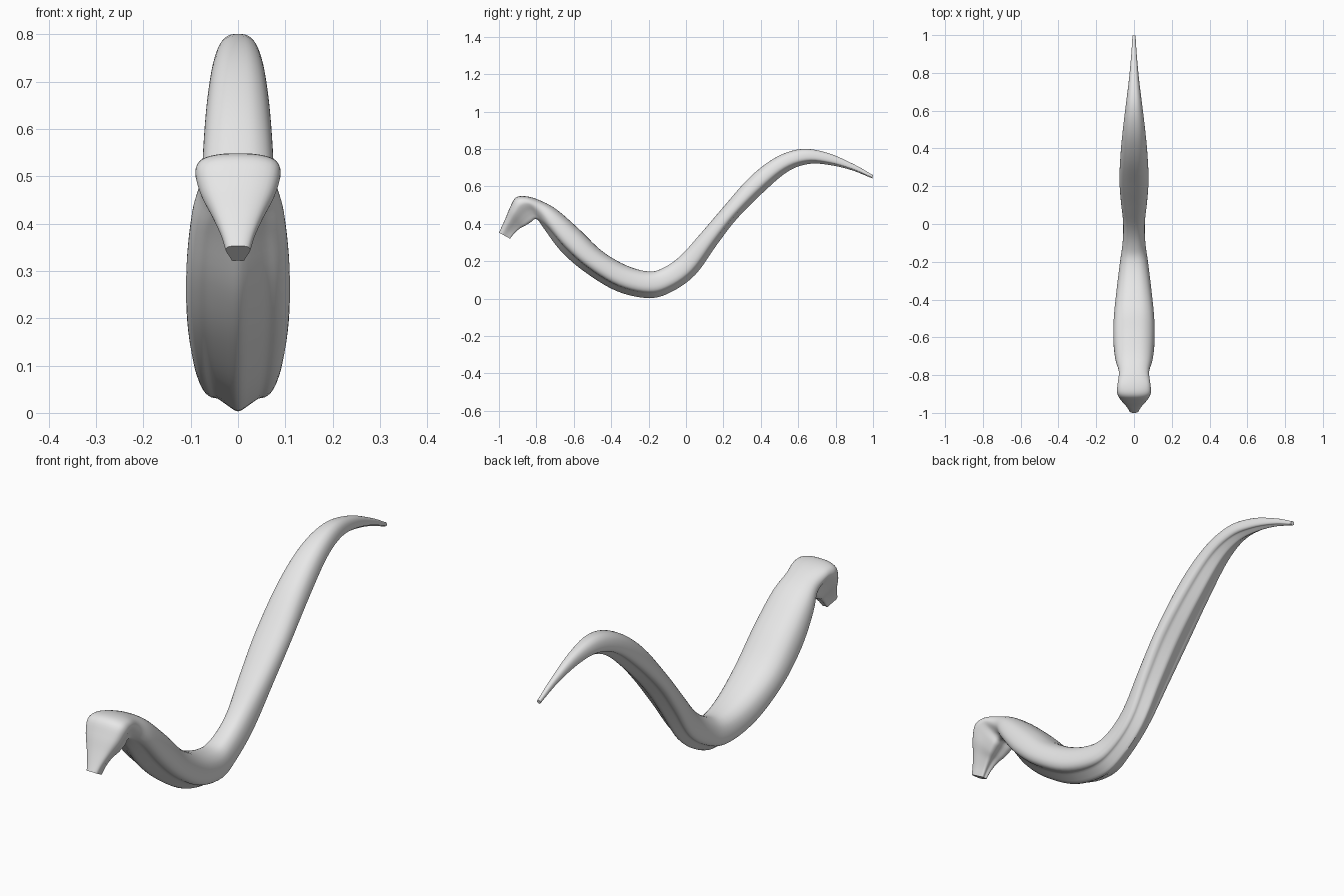
import bpy, bmesh
from mathutils import Vector

if "Cube" in bpy.data.objects:
    bpy.data.objects.remove(bpy.data.objects["Cube"])

# Stations tail to snout: back y, z, belly y, z, half width, head blend
STATIONS = [
    (1.0, .66, .996, .643, .008, 0), (.9, .717, .885, .687, .015, 0),
    (.76, .778, .765, .715, .027, 0), (.62, .80, .655, .72, .042, 0),
    (.48, .755, .545, .68, .057, 0), (.34, .648, .42, .575, .07, 0),
    (.2, .49, .275, .43, .077, 0), (.08, .35, .165, .288, .07, 0),
    (-.03, .228, .05, .128, .058, 0), (-.12, .165, -.08, .035, .06, 0),
    (-.2, .145, -.2, .003, .074, 0), (-.32, .178, -.37, .04, .092, 0),
    (-.45, .255, -.54, .142, .107, 0), (-.57, .37, -.665, .25, .109, 0),
    (-.69, .475, -.75, .36, .098, .1), (-.78, .525, -.785, .408, .081, .5),
    (-.855, .547, -.805, .423, .086, 1), (-.91, .54, -.825, .408, .09, 1),
    (-.94, .49, -.855, .39, .078, 1), (-.965, .43, -.885, .375, .054, 1),
    (-.985, .385, -.915, .35, .036, 1), (-1.0, .353, -.94, .32, .026, 1),
]
# Half cross-sections, belly to back: width fraction, height fraction
BODY = [(0, 0), (.3, .09), (.58, .19), (.76, .21), (.92, .28), (1, .43),
        (.95, .65), (.78, .84), (.45, .97), (0, 1)]
HEAD = [(0, .06), (.3, .02), (.5, .06), (.62, .22), (.76, .4), (.94, .6),
        (1, .75), (.87, .9), (.5, .98), (0, 1)]


def smooth_path(points, steps):
    """Catmull-Rom curve through the points."""
    pts = [Vector(p) for p in points]
    pts = [2 * pts[0] - pts[1]] + pts + [2 * pts[-1] - pts[-2]]
    out = []
    for i in range(1, len(pts) - 2):
        a, b, c, d = pts[i - 1:i + 3]
        for s in range(steps):
            t = s / steps
            out.append(.5 * (2 * b + (c - a) * t + (2 * a - 5 * b + 4 * c - d) * t * t
                             + (3 * b - a - 3 * c + d) * t ** 3))
    return out + [pts[-2]]


def closed_section(half):
    """Smooth a half section and mirror it into a full ring."""
    right = smooth_path([(-half[1][0], half[1][1])] + half + [(-half[-2][0], half[-2][1])], 3)[3:-3]
    right[0].x = right[-1].x = 0
    return right + [Vector((-p.x, p.y)) for p in right[-2:0:-1]]


body_ring, head_ring = closed_section(BODY), closed_section(HEAD)
bm = bmesh.new()
rings = []
for by, bz, ly, lz, w, h in smooth_path(STATIONS, 5):
    h = min(1, max(0, h))
    ring = []
    for p, q in zip(body_ring, head_ring):
        u, v = p.lerp(q, h)
        ring.append(bm.verts.new((u * w, ly + (by - ly) * v, lz + (bz - lz) * v)))
    rings.append(ring)

# Skin between rings, with flat tail and snout ends
n = len(body_ring)
for a, b in zip(rings, rings[1:]):
    for i in range(n):
        j = (i + 1) % n
        bm.faces.new((a[i], a[j], b[j], b[i]))
bm.faces.new(rings[0])
bm.faces.new(rings[-1][::-1])
bmesh.ops.recalc_face_normals(bm, faces=bm.faces)

mesh = bpy.data.meshes.new("serpent_body")
bm.to_mesh(mesh)
bm.free()
body = bpy.data.objects.new("serpent_body", mesh)
bpy.context.collection.objects.link(body)

grey = bpy.data.materials.new("light_grey")
grey.diffuse_color = (.8, .8, .8, 1)
grey.use_nodes = True
grey.node_tree.nodes["Principled BSDF"].inputs["Base Color"].default_value = grey.diffuse_color
mesh.materials.append(grey)

bpy.context.view_layer.objects.active = body
body.select_set(True)
bpy.ops.object.shade_smooth_by_angle(angle=.7)
